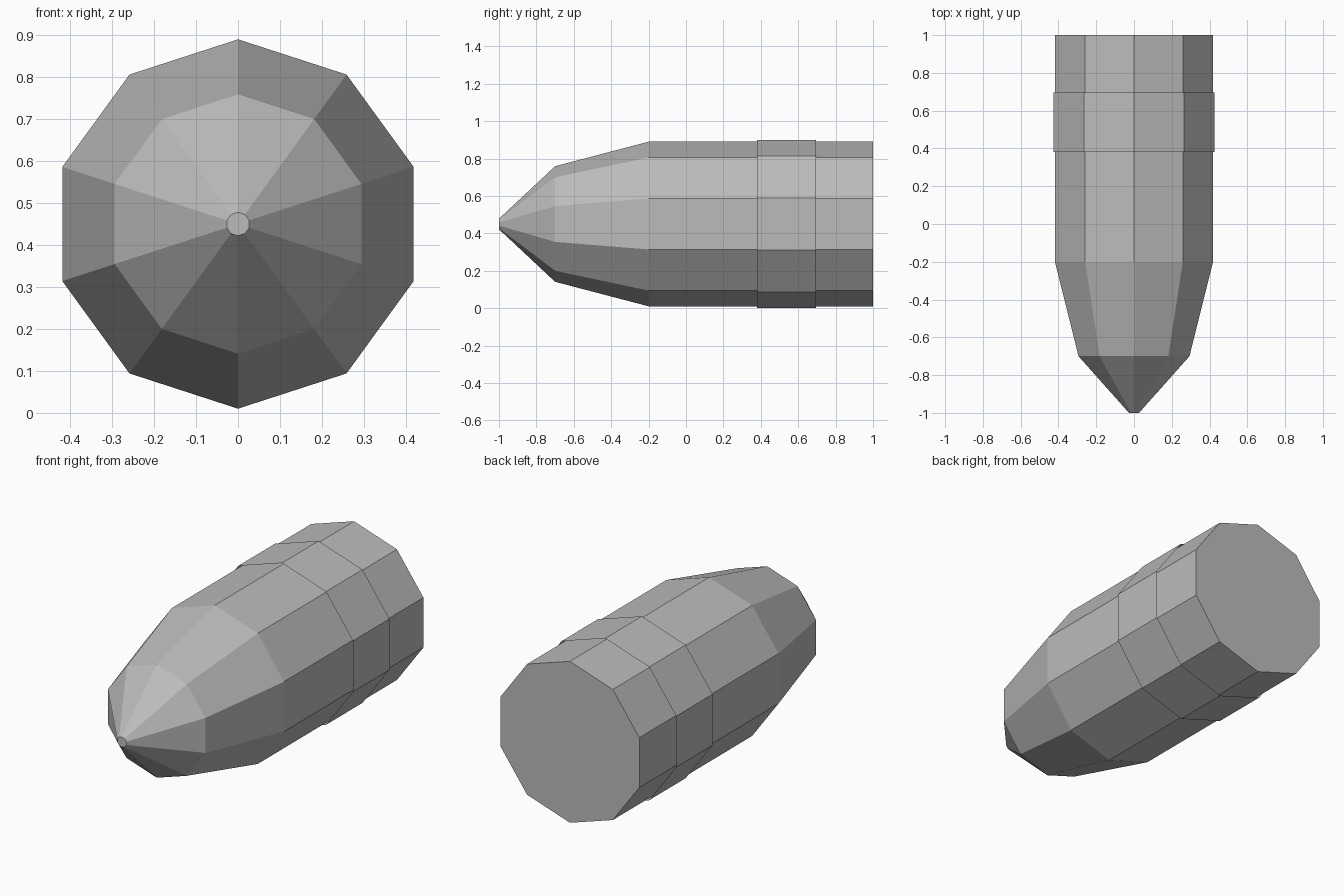
import bpy, bmesh, math

if "Cube" in bpy.data.objects:
    bpy.data.objects.remove(bpy.data.objects["Cube"])

SIDES = 10
CENTER_Z = 0.45

grey = bpy.data.materials.new("plain grey")
grey.diffuse_color = (0.5, 0.5, 0.5, 1)
grey.use_nodes = True
grey.node_tree.nodes["Principled BSDF"].inputs["Base Color"].default_value = grey.diffuse_color


def lathe(name, profile, capped):
    """Sweep (y, radius) pairs around the long axis as flat-sided rings."""
    bm = bmesh.new()
    rings = []
    for y, r in profile:
        ring = []
        for i in range(SIDES):
            a = 2 * math.pi * i / SIDES
            ring.append(bm.verts.new((r * math.sin(a), y, CENTER_Z + r * math.cos(a))))
        rings.append(ring)
    for a, b in zip(rings, rings[1:]):
        for i in range(SIDES):
            j = (i + 1) % SIDES
            bm.faces.new((a[i], a[j], b[j], b[i]))
    if capped:
        bm.faces.new(rings[0][::-1])
        bm.faces.new(rings[-1])
        bmesh.ops.recalc_face_normals(bm, faces=bm.faces)
    else:
        # open sleeve: face outwards
        for f in bm.faces:
            f.normal_update()
            c = f.calc_center_median()
            if f.normal.x * c.x + f.normal.z * (c.z - CENTER_Z) < 0:
                f.normal_flip()
    mesh = bpy.data.meshes.new(name)
    bm.to_mesh(mesh)
    bm.free()
    mesh.materials.append(grey)
    obj = bpy.data.objects.new(name, mesh)
    bpy.context.collection.objects.link(obj)
    return obj


# Pointed body with a small flat tip and flat rear
lathe("body", [(-1, 0.028), (-0.7, 0.309), (-0.2, 0.44), (1, 0.44)], True)
# Thin open sleeve around the rear half
lathe("band", [(0.38, 0.449), (0.695, 0.449)], False)
